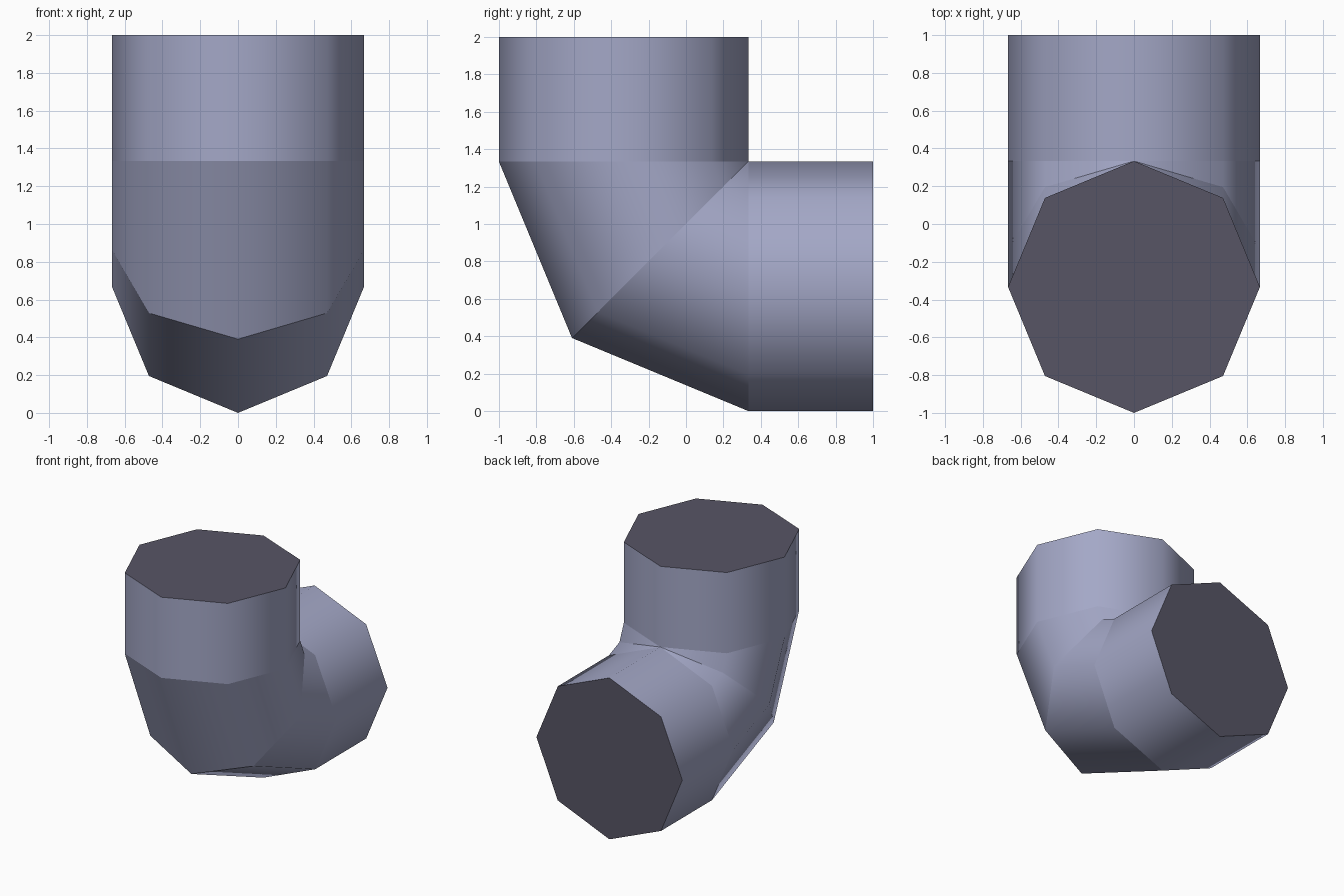
import bpy
import bmesh
import math

if "Cube" in bpy.data.objects:
    bpy.data.objects.remove(bpy.data.objects["Cube"])

R = 2 / 3          # pipe radius
SIDES = 8
PIVOT_Y, PIVOT_Z = 1 / 3, 4 / 3   # inner corner the bend turns around


def material(name, rgb):
    m = bpy.data.materials.new(name)
    m.diffuse_color = (*rgb, 1)
    m.use_nodes = True
    m.node_tree.nodes["Principled BSDF"].inputs["Base Color"].default_value = m.diffuse_color
    return m


def ring(bm, angle, dy=0, dz=0):
    """Octagonal section turned about the inner corner, then shifted."""
    verts = []
    for i in range(SIDES):
        a = 2 * math.pi * i / SIDES
        d = R - R * math.cos(a)
        verts.append(bm.verts.new((R * math.sin(a),
                                   PIVOT_Y - d * math.cos(angle) + dy,
                                   PIVOT_Z - d * math.sin(angle) + dz)))
    return verts


bm = bmesh.new()
# straight top end, two-segment bend, straight back end
rings = [ring(bm, 0, dz=R), ring(bm, 0), ring(bm, math.pi / 4),
         ring(bm, math.pi / 2), ring(bm, math.pi / 2, dy=R)]

# pipe walls
for a, b in zip(rings, rings[1:]):
    for i in range(SIDES):
        j = (i + 1) % SIDES
        bm.faces.new((a[i], a[j], b[j], b[i])).smooth = True

# dark end caps
for r in (rings[0], rings[-1]):
    bm.faces.new(r).material_index = 1

# crisp joints between the segments
for r in rings:
    for i in range(SIDES):
        bm.edges.get((r[i], r[(i + 1) % SIDES])).smooth = False

bmesh.ops.remove_doubles(bm, verts=bm.verts[:], dist=0.0001)
bmesh.ops.recalc_face_normals(bm, faces=bm.faces[:])

mesh = bpy.data.meshes.new("pipe_elbow")
bm.to_mesh(mesh)
bm.free()
mesh.materials.append(material("pale blue grey", (0.37, 0.39, 0.57)))
mesh.materials.append(material("dark grey", (0.095, 0.09, 0.13)))
bpy.context.collection.objects.link(bpy.data.objects.new("pipe_elbow", mesh))
